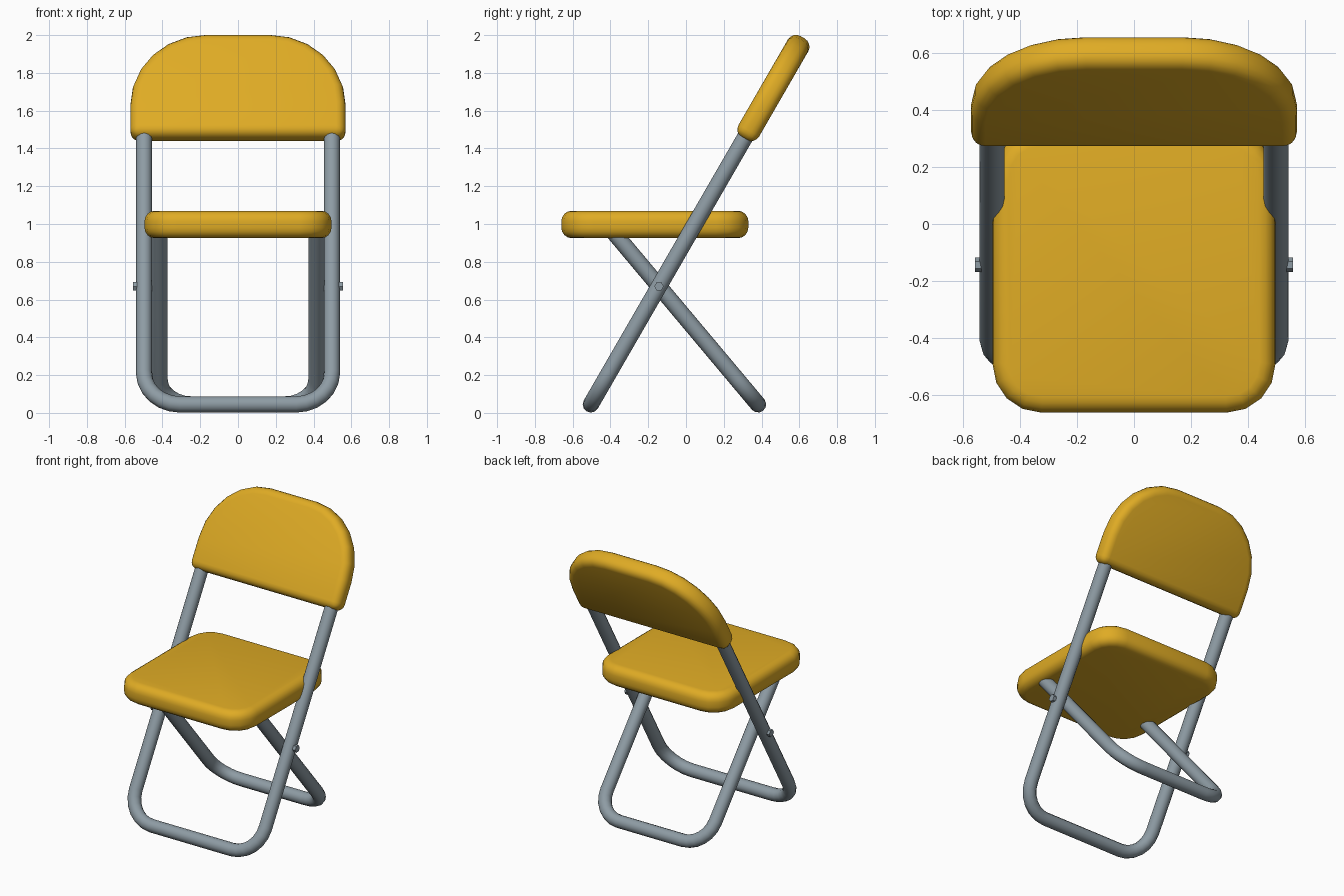
import bpy, bmesh, math

if "Cube" in bpy.data.objects:
    bpy.data.objects.remove(bpy.data.objects["Cube"])

PIVOT = (0, -0.143, 0.67)      # where the two tube frames cross
FRONT = math.radians(60)       # lean of front frame and backrest
REAR = math.radians(130)       # lean of rear frame


def material(name, color):
    m = bpy.data.materials.new(name)
    m.diffuse_color = (*color, 1)
    m.use_nodes = True
    m.node_tree.nodes["Principled BSDF"].inputs["Base Color"].default_value = m.diffuse_color
    return m


yellow = material("yellow plastic", (0.74, 0.41, 0.018))
steel = material("grey steel", (0.27, 0.33, 0.37))


def finish(ob, angle=50):
    bpy.ops.object.select_all(action='DESELECT')
    ob.select_set(True)
    bpy.context.view_layer.objects.active = ob
    bpy.ops.object.convert(target='MESH')
    bpy.ops.object.shade_smooth_by_angle(angle=math.radians(angle))


def arc(cx, cy, rx, ry, a0, a1, n):
    return [(cx + rx * math.cos(math.radians(a0 + (a1 - a0) * i / n)),
             cy + ry * math.sin(math.radians(a0 + (a1 - a0) * i / n))) for i in range(n + 1)]


def slab(name, outline, thick, bevel, loc, rot=0):
    """Flat outline, extruded evenly about its plane with soft edges."""
    bm = bmesh.new()
    f = bm.faces.new([bm.verts.new((x, y, -thick / 2)) for x, y in outline])
    r = bmesh.ops.extrude_face_region(bm, geom=[f])
    vs = [v for v in r["geom"] if isinstance(v, bmesh.types.BMVert)]
    bmesh.ops.translate(bm, verts=vs, vec=(0, 0, thick))
    bmesh.ops.recalc_face_normals(bm, faces=bm.faces)
    me = bpy.data.meshes.new(name)
    bm.to_mesh(me)
    bm.free()
    me.materials.append(yellow)
    ob = bpy.data.objects.new(name, me)
    bpy.context.collection.objects.link(ob)
    ob.location, ob.rotation_euler = loc, (rot, 0, 0)
    b = ob.modifiers.new("soft edges", 'BEVEL')
    b.width, b.segments, b.limit_method = bevel, 4, 'ANGLE'
    b.angle_limit = math.radians(40)
    finish(ob)


def u_tube(name, half, low, high, bend, rot):
    """U-shaped bent tube lying in a plane tilted about the pivot."""
    right = arc(half - bend, low + bend, bend, bend, -90, 0, 6) + [(half, high)]
    pts = [(-x, y) for x, y in reversed(right)] + right
    cu = bpy.data.curves.new(name, 'CURVE')
    cu.dimensions = '3D'
    cu.bevel_depth, cu.bevel_resolution, cu.use_fill_caps = 0.043, 4, True
    s = cu.splines.new('POLY')
    s.points.add(len(pts) - 1)
    for p, (x, y) in zip(s.points, pts):
        p.co = (x, y, 0, 1)
    cu.materials.append(steel)
    ob = bpy.data.objects.new(name, cu)
    bpy.context.collection.objects.link(ob)
    ob.location, ob.rotation_euler = PIVOT, (rot, 0, 0)
    finish(ob)


# Seat: rounded square
seat = []
for i, (sx, sy) in enumerate([(1, 1), (-1, 1), (-1, -1), (1, -1)]):
    seat += arc(sx * 0.325, sy * 0.325, 0.17, 0.17, i * 90, i * 90 + 90, 4)
slab("seat", seat, 0.145, 0.055, (0, -0.165, 0.9975))

# Backrest: straight bottom, large rounded top corners
half = arc(0.17, 1.10, 0.40, 0.422, 0, 90, 6)
back = [(-0.57, 0.902), (0.57, 0.902)] + half + [(-x, y) for x, y in reversed(half)]
slab("backrest", back, 0.125, 0.05, PIVOT, FRONT)

# Tube frames
u_tube("front_frame", 0.497, -0.722, 0.95, 0.19, FRONT)
u_tube("rear_frame", 0.415, -0.816, 0.38, 0.17, REAR)

# Pivot bolts
for side, sx in (("left", -1), ("right", 1)):
    bpy.ops.mesh.primitive_cylinder_add(vertices=6, radius=0.025, depth=0.055,
                                        location=(sx * 0.5285, PIVOT[1], PIVOT[2]),
                                        rotation=(0, math.pi / 2, 0))
    bolt = bpy.context.object
    bolt.name = side + "_pivot_bolt"
    bolt.data.materials.append(steel)
    finish(bolt, 30)
